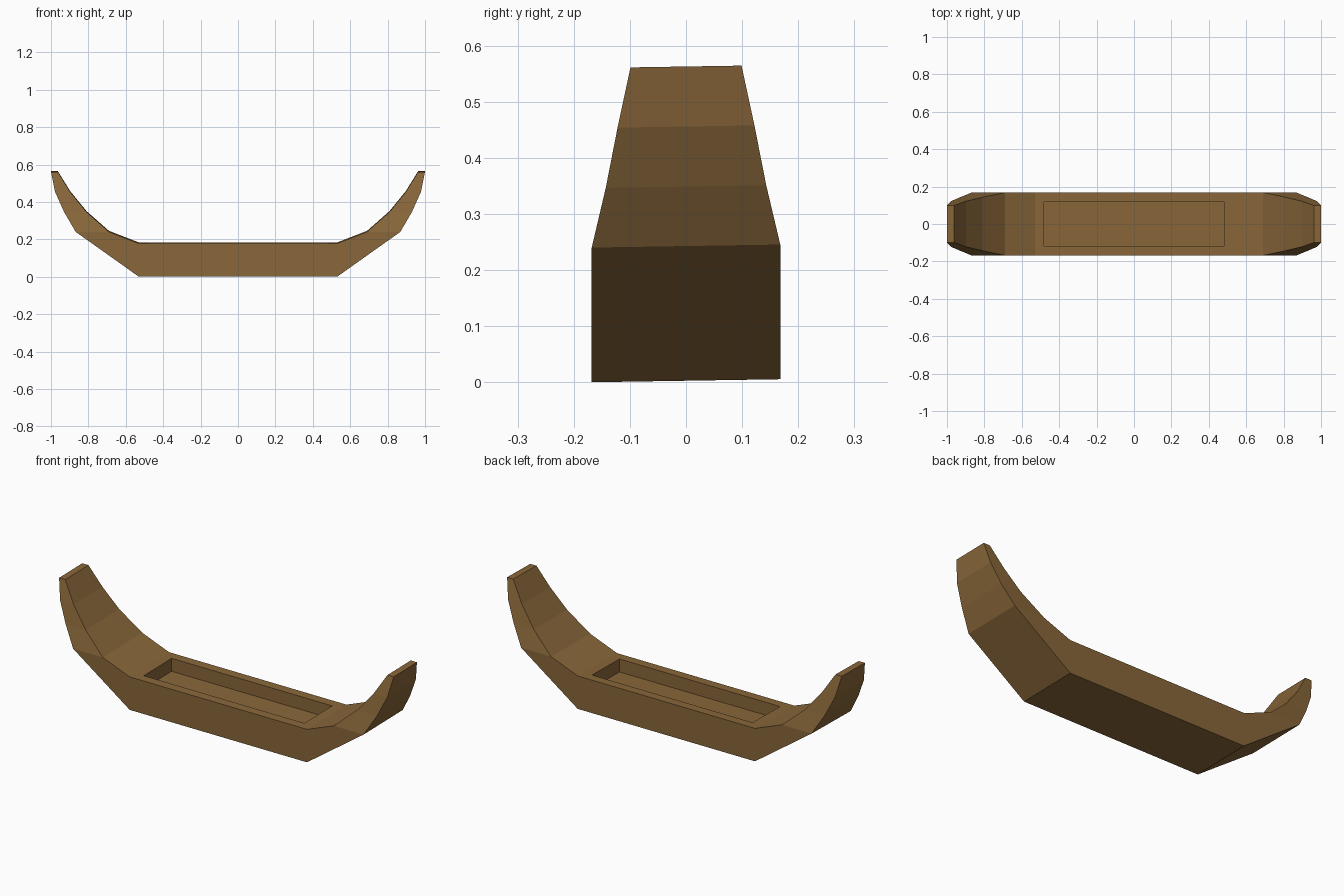
import bpy, bmesh
from mathutils import Vector

if "Cube" in bpy.data.objects:
    bpy.data.objects.remove(bpy.data.objects["Cube"])

# stations of one end: inner x, inner z, outer x, outer z, half width
END = [(0.53, 0.178, 0.53, 0.0, 0.168),
       (0.69, 0.24, 0.868, 0.24, 0.168),
       (0.81, 0.346, 0.93, 0.346, 0.143),
       (0.897, 0.453, 0.978, 0.453, 0.122),
       (0.963, 0.56, 1.0, 0.56, 0.099)]

wood = bpy.data.materials.new("brown wood")
wood.diffuse_color = (0.25, 0.135, 0.042, 1)
wood.use_nodes = True
wood.node_tree.nodes["Principled BSDF"].inputs["Base Color"].default_value = wood.diffuse_color

# hull: four-sided sections lofted from one raised end to the other
bm = bmesh.new()
rings = []
for side, stations in ((-1, END[::-1]), (1, END)):
    for ix, iz, ox, oz, w in stations:
        rings.append([bm.verts.new(p) for p in (
            (side * ix, -w, iz), (side * ix, w, iz),
            (side * ox, w, oz), (side * ox, -w, oz))])
deck = None
for k, (a, b) in enumerate(zip(rings, rings[1:])):
    for i in range(4):
        j = (i + 1) % 4
        f = bm.faces.new((a[i], b[i], b[j], a[j]))
        if k == len(END) - 1 and i == 0:
            deck = f
bm.faces.new(rings[0])
bm.faces.new(rings[-1][::-1])
bmesh.ops.recalc_face_normals(bm, faces=bm.faces[:])

# rectangular well sunk into the deck
bmesh.ops.inset_region(bm, faces=[deck], thickness=0.05, use_even_offset=True)
floor = bmesh.ops.extrude_discrete_faces(bm, faces=[deck])["faces"][0]
bmesh.ops.translate(bm, verts=floor.verts[:], vec=Vector((0, 0, -0.07)))

# slight lean: the back side sits a touch higher
for v in bm.verts:
    v.co.z += 0.016 * (v.co.y + 0.168)

mesh = bpy.data.meshes.new("boat_hull")
bm.to_mesh(mesh)
bm.free()
mesh.materials.append(wood)
hull = bpy.data.objects.new("boat_hull", mesh)
bpy.context.collection.objects.link(hull)
